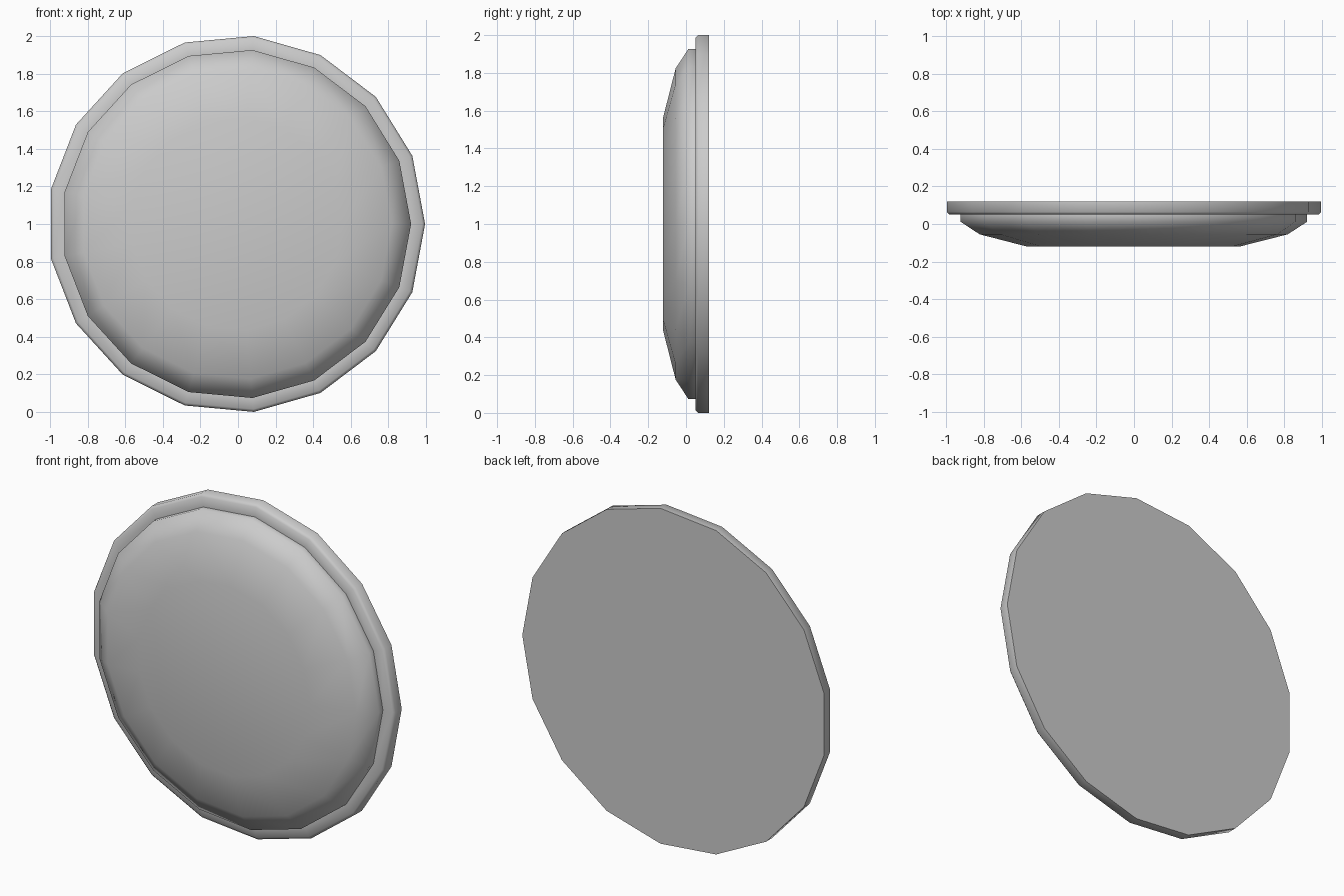
import bpy, bmesh, math

if "Cube" in bpy.data.objects:
    bpy.data.objects.remove(bpy.data.objects["Cube"])

SIDES = 17
CENTRE = (-0.0086, 0.0, 1.0)


def lathe(name, profile, cap_first=False, cap_last=False):
    """Spin (radius, y) points about the y axis into a 17-sided shell."""
    bm = bmesh.new()
    rings = []
    for r, y in profile:
        ring = []
        for i in range(SIDES):
            a = 2 * math.pi * i / SIDES
            ring.append(bm.verts.new((CENTRE[0] + r * math.cos(a), y,
                                      CENTRE[2] + r * math.sin(a))))
        rings.append(ring)
    for a, b in zip(rings, rings[1:]):
        for i in range(SIDES):
            j = (i + 1) % SIDES
            bm.faces.new((a[i], a[j], b[j], b[i]))
    if cap_first:
        bm.faces.new(rings[0])
    if cap_last:
        bm.faces.new(rings[-1][::-1])
    # Front faces look toward -y, so the shell winds outward
    bm.normal_update()
    for f in bm.faces:
        c = f.calc_center_median()
        out = (c.x - CENTRE[0], c.y - 0.1, c.z - CENTRE[2])
        if sum(n * o for n, o in zip(f.normal, out)) < 0:
            f.normal_flip()
    mesh = bpy.data.meshes.new(name)
    bm.to_mesh(mesh)
    bm.free()
    obj = bpy.data.objects.new(name, mesh)
    bpy.context.collection.objects.link(obj)
    bpy.ops.object.select_all(action='DESELECT')
    obj.select_set(True)
    bpy.context.view_layer.objects.active = obj
    bpy.ops.object.shade_smooth_by_angle(angle=math.radians(60))
    return obj


# Domed front face with a short upright wall
lathe("domed_face",
      [(0.567, -0.121), (0.827, -0.055), (0.93, 0.012), (0.93, 0.05)],
      cap_first=True)

# Rim with a softened front edge and a flat back
lathe("rim_and_back",
      [(0.93, 0.05), (0.99, 0.05), (1.0043, 0.064), (1.0043, 0.121)],
      cap_last=True)
